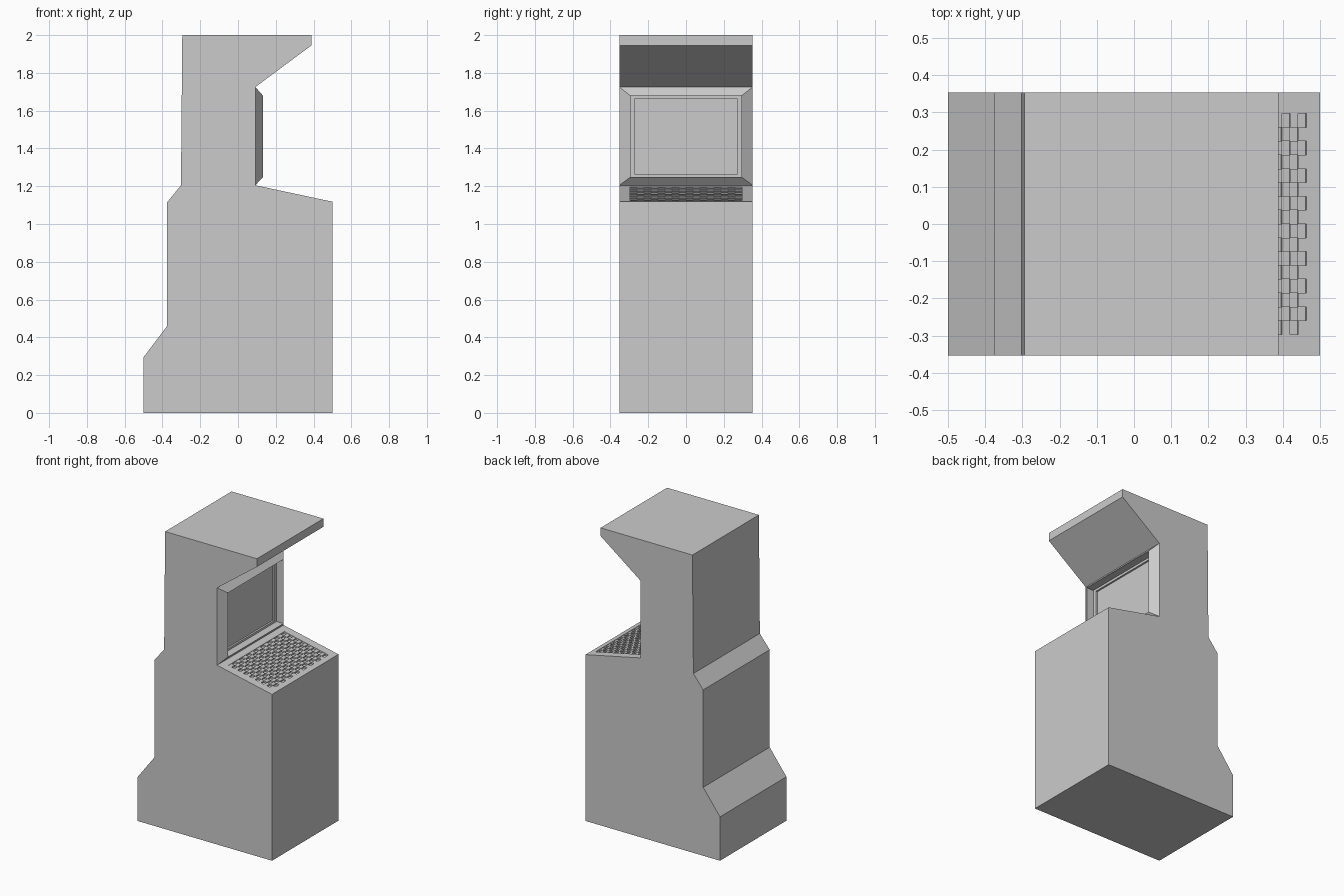
import bpy
from mathutils import Vector

if "Cube" in bpy.data.objects:
    bpy.data.objects.remove(bpy.data.objects["Cube"])

HALF = 0.353  # half width of the cabinet


def make(name, verts, faces):
    mesh = bpy.data.meshes.new(name)
    mesh.from_pydata(verts, [], faces)
    ob = bpy.data.objects.new(name, mesh)
    bpy.context.collection.objects.link(ob)
    return ob


def nest(verts, faces, rings):
    """Join a run of four-point rings with quads and close the last one."""
    base = len(verts)
    for ring in rings:
        verts.extend(ring)
    for r in range(len(rings) - 1):
        a, b = base + 4 * r, base + 4 * r + 4
        for i in range(4):
            j = (i + 1) % 4
            faces.append((a + i, a + j, b + j, b + i))
    last = base + 4 * (len(rings) - 1)
    faces.append(tuple(range(last, last + 4)))


# Cabinet: side profile (x, z) extruded across y, open at screen and panel
profile = [(-0.5, 0), (0.5, 0), (0.5, 1.118), (0.092, 1.205), (0.092, 1.725),
           (0.388, 1.945), (0.388, 2.0), (-0.295, 2.0), (-0.302, 1.205),
           (-0.375, 1.115), (-0.375, 0.46), (-0.5, 0.295)]
n = len(profile)
verts = [(x, y, z) for y in (-HALF, HALF) for x, z in profile]
faces = [tuple(range(n)), tuple(reversed(range(n, 2 * n)))]
for i in range(n):
    j = (i + 1) % n
    if i not in (2, 3):
        faces.append((j, i, n + i, n + j))
make("cabinet", verts, faces)


# Screen: bevelled surround standing proud, then stepped back to the glass
def upright(x, hy, z0, z1):
    return [(x, -hy, z0), (x, hy, z0), (x, hy, z1), (x, -hy, z1)]


verts, faces = [], []
nest(verts, faces, [upright(0.092, HALF, 1.205, 1.725),
                    upright(0.132, 0.295, 1.248, 1.68),
                    upright(0.08, 0.295, 1.248, 1.68),
                    upright(0.08, 0.27, 1.262, 1.664),
                    upright(0.068, 0.27, 1.262, 1.664)])
make("screen_surround", verts, faces)

# Control panel: sloped frame with a shallow tray
top, low = Vector((0.092, 0, 1.205)), Vector((0.5, 0, 1.118))
along = low - top
normal = Vector((-along.z, 0, along.x)).normalized()


def sloped(u0, u1, y0, y1, h):
    return [top + along * u + normal * h + Vector((0, y, 0))
            for u, y in ((u0, y0), (u1, y0), (u1, y1), (u0, y1))]


U0, U1, PY, DEPTH = 0.11, 0.912, 0.297, 0.014
verts, faces = [], []
nest(verts, faces, [sloped(0, 1, -HALF, HALF, 0),
                    sloped(U0, U1, -PY, PY, 0),
                    sloped(U0, U1, -PY, PY, -DEPTH)])
make("control_panel", verts, faces)

# Chequered raised keys filling the tray
ROWS, COLS = 15, 16
du, dy = (U1 - U0) / ROWS, 2 * PY / COLS
verts, faces = [], []
for r in range(ROWS):
    for c in range(r % 2, COLS, 2):
        cell = (U0 + r * du, U0 + (r + 1) * du, -PY + c * dy, -PY + (c + 1) * dy)
        nest(verts, faces, [sloped(*cell, -DEPTH), sloped(*cell, -0.003)])
make("panel_keys", verts, faces)
